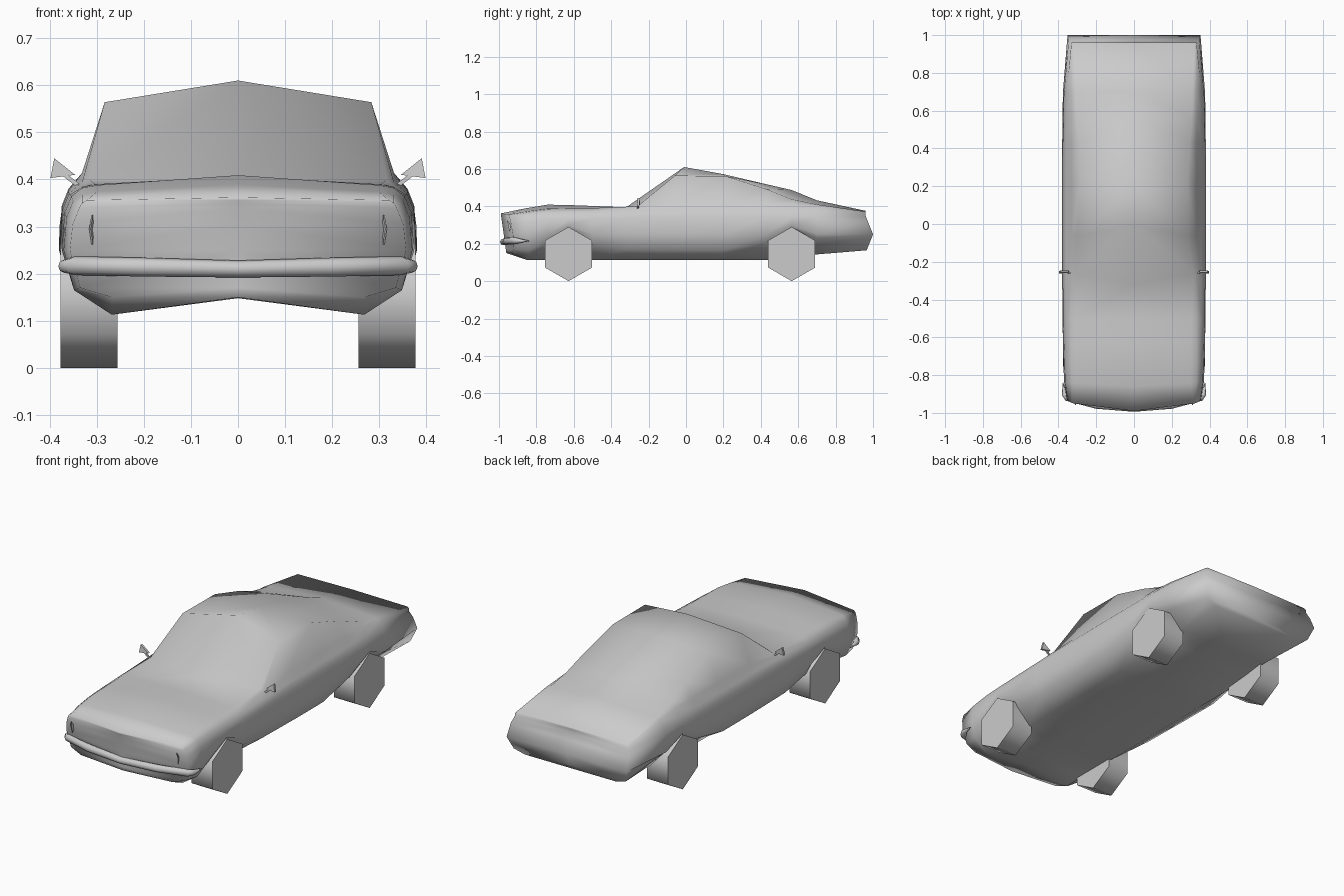
import bpy, bmesh, math
from mathutils import Vector

cube = bpy.data.objects.get("Cube")
if cube:
    bpy.data.objects.remove(cube)

GREY = (0.6, 0.6, 0.6, 1)
paint = bpy.data.materials.new("plain grey")
paint.use_nodes = True
paint.diffuse_color = GREY
paint.node_tree.nodes["Principled BSDF"].inputs["Base Color"].default_value = GREY


def finish(bm, name, mirror=False, angle=65):
    bmesh.ops.remove_doubles(bm, verts=bm.verts, dist=0.0005)
    if mirror:
        geom = bm.verts[:] + bm.edges[:] + bm.faces[:]
        bmesh.ops.mirror(bm, geom=geom, axis='X', merge_dist=0.0005)
    bmesh.ops.recalc_face_normals(bm, faces=bm.faces)
    mesh = bpy.data.meshes.new(name)
    bm.to_mesh(mesh)
    bm.free()
    mesh.materials.append(paint)
    obj = bpy.data.objects.new(name, mesh)
    bpy.context.collection.objects.link(obj)
    bpy.ops.object.select_all(action='DESELECT')
    obj.select_set(True)
    bpy.context.view_layer.objects.active = obj
    bpy.ops.object.shade_smooth_by_angle(angle=math.radians(angle))


def loft(bm, rings, closed=False):
    rows = [[bm.verts.new(p) for p in r] for r in rings]
    for a, b in zip(rows, rows[1:]):
        n = len(a)
        for i in range(n if closed else n - 1):
            j = (i + 1) % n
            bm.faces.new((a[i], a[j], b[j], b[i]))
    return rows


# Body stations: centre y, edge shift in y, half width, floor z, rocker z,
# shoulder z, edge x, edge z, centre z
STATIONS = [
    (-0.990, 0, .357, .150, .170, .340, .320, .356, .362),
    (-0.86, 0, .370, .113, .165, .354, .300, .374, .389),
    (-0.74, 0, .374, .113, .210, .364, .300, .388, .409),
    (-0.63, 0, .376, .113, .280, .368, .300, .390, .407),
    (-0.50, 0, .379, .113, .200, .370, .305, .391, .402),
    (-0.32, .06, .380, .113, .170, .375, .316, .400, .395),
    (-0.01, -.05, .380, .113, .165, .378, .283, .564, .610),
    (0.20, .01, .380, .113, .165, .380, .283, .562, .572),
    (0.43, 0, .380, .113, .210, .380, .296, .492, .518),
    (0.565, 0, .379, .125, .280, .380, .306, .438, .487),
    (0.70, 0, .376, .143, .230, .378, .310, .410, .432),
    (0.96, 0, .352, .165, .185, .350, .320, .372, .376),
]


def section(y, shift, w, zf, zr, zs, xe, ze, zt):
    nose = max(0, (-y - .75) / .24)
    arch = max(0, zr - .17)
    # Underside rises to a shallow ridge along the middle
    pts = [(0, max(zf, .148)), (.268, zf), (w - .022 - .1 * arch, zr),
           (w, max(.25, zr + .02)), (w - .006, zs - .035),
           (w - .02, zs), (max(xe, .325) + .006, max(zs + .01, min(ze, .42) - .006)),
           (xe, ze), (0, zt)]
    ring = []
    for i, (x, z) in enumerate(pts):
        yy = y + .05 * nose * (x / .36) ** 2
        if i in (6, 7):
            yy += shift
        if y < -.9:
            yy += .14 * (.36 - z)
        if y > .9:
            yy += .04 * max(0, 1 - abs(z - .25) / .1)
        ring.append(Vector((x, yy, z)))
    return ring


rings = [section(*s) for s in STATIONS]
bm = bmesh.new()
loft(bm, rings)
# Nose and tail panels, joined to a line down the middle
for ring, front in ((rings[0], True), (rings[-1], False)):
    middle = []
    for p in ring:
        y = -.99 + .14 * (.36 - p.z) if front else p.y
        middle.append(Vector((0, y, p.z)))
    for i in range(len(ring) - 1):
        quad = []
        for p in (ring[i], ring[i + 1], middle[i + 1], middle[i]):
            if p not in quad:
                quad.append(p)
        if len(quad) > 2:
            bm.faces.new([bm.verts.new(p) for p in quad])
finish(bm, "car_body", mirror=True, angle=180)

# Front bumper: a rounded bar swept across the nose and tapering round the corners
bm = bmesh.new()
path = [(0, -.976, .210, .018), (.2, -.958, .214, .020), (.345, -.926, .217, .020),
        (.369, -.90, .216, .014), (.376, -.84, .215, .002)]
bars = []
for x, y, z, r in path:
    out = Vector((.35 * x, -1, 0)) if x < .34 else Vector((1, -.5, 0))
    out.normalize()
    bars.append([Vector((x, y, z)) + out * r * math.cos(a) + Vector((0, 0, r * math.sin(a)))
                 for a in (k * math.tau / 8 for k in range(8))])
loft(bm, bars, closed=True)
finish(bm, "front_bumper", mirror=True)


def prism(name, outline, depth):
    # Extrude a closed outline along a depth vector
    bm = bmesh.new()
    d = Vector(depth)
    a, b = loft(bm, [[Vector(p) for p in outline], [Vector(p) + d for p in outline]], closed=True)
    bm.faces.new(a)
    bm.faces.new(b)
    finish(bm, name)


for side, s in (("left", 1), ("right", -1)):
    # Six-sided wheels
    for end, y in (("front", -.628), ("rear", .565)):
        hexagon = [(s * .256, y + .145 * math.sin(k * math.pi / 3),
                    .145 + .145 * math.cos(k * math.pi / 3)) for k in range(6)]
        prism(f"{end}_{side}_wheel", hexagon, (s * .121, 0, 0))
    # Door mirror: thin stalk and triangular head
    prism(f"{side}_mirror_stalk",
          [(s * .333, -.262, .388), (s * .338, -.262, .381),
           (s * .378, -.258, .412), (s * .373, -.258, .419)], (0, .008, 0))
    prism(f"{side}_mirror_head",
          [(s * .390, -.258, .445), (s * .398, -.262, .403), (s * .346, -.258, .410)],
          (0, .012, 0))
    # Slim upright lamp plate on the nose
    prism(f"{side}_lamp_trim",
          [(s * .308, -.957, .325), (s * .313, -.950, .295), (s * .308, -.944, .262),
           (s * .306, -.930, .295)], (s * .003, 0, 0))
